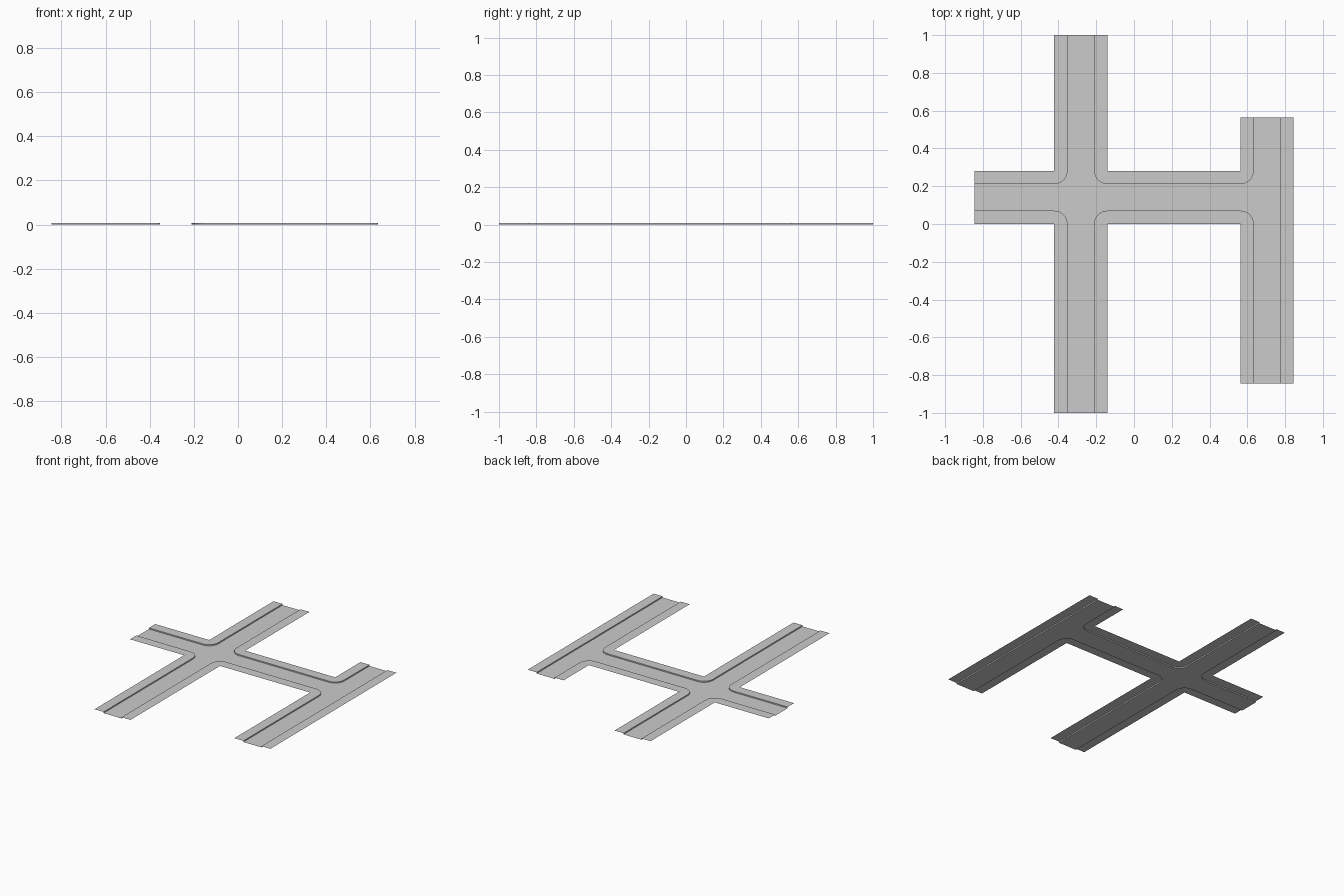
import bpy
import bmesh
from math import cos, sin, pi
from mathutils import Matrix

if "Cube" in bpy.data.objects:
    bpy.data.objects.remove(bpy.data.objects["Cube"])

T = 2 / 7.1      # road width including pavements
R = T / 2        # half width
Q = T / 4        # half carriageway, also kerb corner radius
H = 0.0085       # kerb height
SEG = 8          # segments per kerb corner


def finish(name, bm, loc, rot=0.0):
    bm.transform(Matrix.Translation((loc[0], loc[1], 0)) @ Matrix.Rotation(rot, 4, 'Z'))
    mesh = bpy.data.meshes.new(name)
    bmesh.ops.remove_doubles(bm, verts=bm.verts, dist=1e-5)
    bm.to_mesh(mesh)
    bm.free()
    bpy.context.collection.objects.link(bpy.data.objects.new(name, mesh))


def face(bm, pts):
    bm.faces.new([bm.verts.new(p) for p in pts])


def straight_road(name, a, b):
    """Open pavement / kerb / carriageway profile swept from a to b."""
    dx, dy = b[0] - a[0], b[1] - a[1]
    length = abs(dx) + abs(dy)
    profile = [(-R, H), (-Q, H), (-Q, 0), (Q, 0), (Q, H), (R, H)]
    bm = bmesh.new()
    for (x0, z0), (x1, z1) in zip(profile, profile[1:]):
        face(bm, [(x0, 0, z0), (x1, 0, z1), (x1, length, z1), (x0, length, z0)])
    finish(name, bm, a, -pi / 2 if dx else 0.0)


def corner(k):
    """Rounded kerb line and the outer tile corner it wraps, turned k quarters."""
    def turn(x, y):
        c, s = round(cos(k * pi / 2)), round(sin(k * pi / 2))
        return (x * c - y * s, x * s + y * c)
    angles = [pi - i * pi / 2 / SEG for i in range(SEG + 1)]
    return [turn(R + Q * cos(t), -R + Q * sin(t)) for t in angles], [turn(R, -R)]


def junction(name, loc, kerbs):
    """Kerbs run anticlockwise around the carriageway."""
    bm = bmesh.new()
    face(bm, [(x, y, 0) for line, _ in kerbs for x, y in line])
    for line, back in kerbs:
        face(bm, [(x, y, H) for x, y in reversed(line + back)])
        for (x0, y0), (x1, y1) in zip(line, line[1:]):
            face(bm, [(x0, y0, H), (x1, y1, H), (x1, y1, 0), (x0, y0, 0)])
    finish(name, bm, loc)


left, right, mid = -T, 2.5 * T, R   # road centre lines

# Junctions
junction("crossroads", (left, mid), [corner(k) for k in range(4)])
closed_side = ([(Q, -R), (Q, R)], [(R, R), (R, -R)])
junction("t_junction", (right, mid), [closed_side, corner(2), corner(3)])

# Straight roads
straight_road("left_road_back", (left, T), (left, 1))
straight_road("left_road_front", (left, -1), (left, 0))
straight_road("side_road_stub", (-3 * T, mid), (left - R, mid))
straight_road("connecting_road", (left + R, mid), (right - R, mid))
straight_road("right_road_back", (right, T), (right, 2 * T))
straight_road("right_road_middle", (right, -T), (right, 0))
straight_road("right_road_front", (right, -3 * T), (right, -T))
